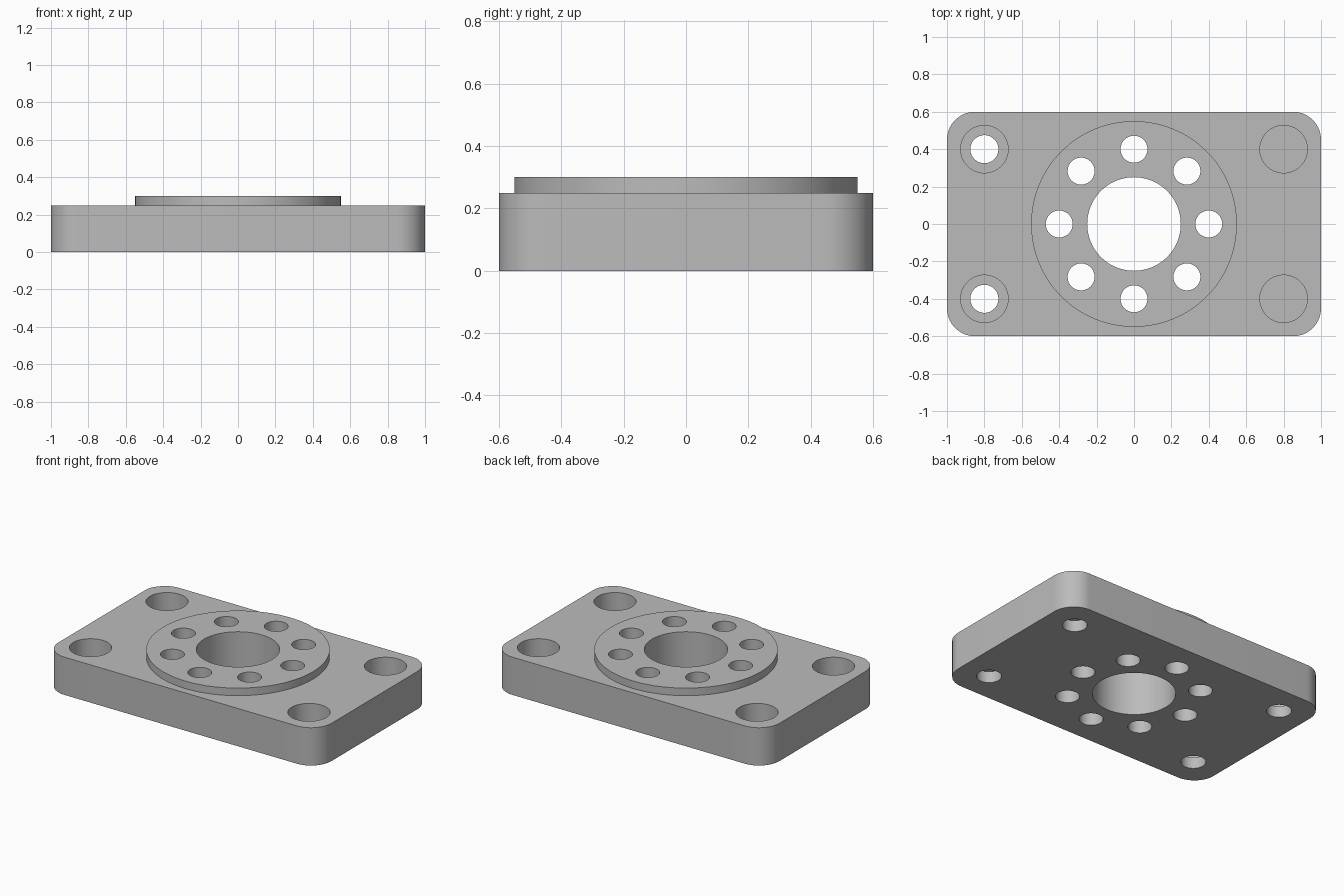
import bpy, bmesh
from math import cos, sin, pi

cube = bpy.data.objects.get("Cube")
if cube:
    bpy.data.objects.remove(cube, do_unlink=True)

LENGTH, WIDTH, THICK, CORNER = 2.0, 1.2, 0.25, 0.15
BOSS_TOP, BOSS_R, BORE_R = 0.30, 0.55, 0.25
BOLT_CIRCLE, BOLT_R, BOLTS = 0.40, 0.072, 8
MOUNT_X, MOUNT_Y, MOUNT_R = 0.80, 0.40, 0.075
SINK_R, SINK_DEPTH = 0.127, 0.175

steel = bpy.data.materials.new("plain grey steel")
steel.use_nodes = True
grey = (0.50, 0.50, 0.50, 1)
steel.diffuse_color = grey
steel.node_tree.nodes["Principled BSDF"].inputs["Base Color"].default_value = grey


def prism(name, outline, z0, z1):
    """Extrude a closed outline from z0 up to z1."""
    bm = bmesh.new()
    face = bm.faces.new([bm.verts.new((x, y, z0)) for x, y in outline])
    top = bmesh.ops.extrude_face_region(bm, geom=[face])["geom"]
    for v in top:
        if isinstance(v, bmesh.types.BMVert):
            v.co.z = z1
    bmesh.ops.recalc_face_normals(bm, faces=bm.faces)
    mesh = bpy.data.meshes.new(name)
    bm.to_mesh(mesh)
    bm.free()
    mesh.materials.append(steel)
    obj = bpy.data.objects.new(name, mesh)
    bpy.context.collection.objects.link(obj)
    return obj


def circle(cx, cy, r, n=64):
    return [(cx + r * cos(2 * pi * i / n), cy + r * sin(2 * pi * i / n)) for i in range(n)]


def combine(target, tool, operation):
    """Apply a boolean and remove the tool."""
    mod = target.modifiers.new(operation, "BOOLEAN")
    mod.operation, mod.object, mod.solver = operation, tool, "EXACT"
    bpy.context.view_layer.objects.active = target
    bpy.ops.object.modifier_apply(modifier=mod.name)
    bpy.data.objects.remove(tool, do_unlink=True)


def drill(target, x, y, r, z0=-0.1, z1=0.5, n=64):
    combine(target, prism("drill", circle(x, y, r, n), z0, z1), "DIFFERENCE")


# Plate with rounded vertical corners
STEPS = 16
outline = []
for quarter, (sx, sy) in enumerate([(1, 1), (-1, 1), (-1, -1), (1, -1)]):
    cx, cy = sx * (LENGTH / 2 - CORNER), sy * (WIDTH / 2 - CORNER)
    for i in range(STEPS + 1):
        a = (quarter + i / STEPS) * pi / 2
        outline.append((cx + CORNER * cos(a), cy + CORNER * sin(a)))
plate = prism("flange_plate", outline, 0, THICK)

# Raised round boss, sunk into the plate and merged
combine(plate, prism("boss", circle(0, 0, BOSS_R, 128), THICK / 2, BOSS_TOP), "UNION")

# Central bore and the ring of bolt holes
drill(plate, 0, 0, BORE_R, n=96)
for i in range(BOLTS):
    a = 2 * pi * i / BOLTS
    drill(plate, BOLT_CIRCLE * cos(a), BOLT_CIRCLE * sin(a), BOLT_R)

# Counterbored mounting holes at the corners
for sx in (-1, 1):
    for sy in (-1, 1):
        drill(plate, sx * MOUNT_X, sy * MOUNT_Y, MOUNT_R)
        drill(plate, sx * MOUNT_X, sy * MOUNT_Y, SINK_R, z0=THICK - SINK_DEPTH)

# Smooth round walls, crisp edges
bpy.ops.object.select_all(action="DESELECT")
plate.select_set(True)
bpy.context.view_layer.objects.active = plate
bpy.ops.object.shade_smooth_by_angle(angle=pi / 6)
